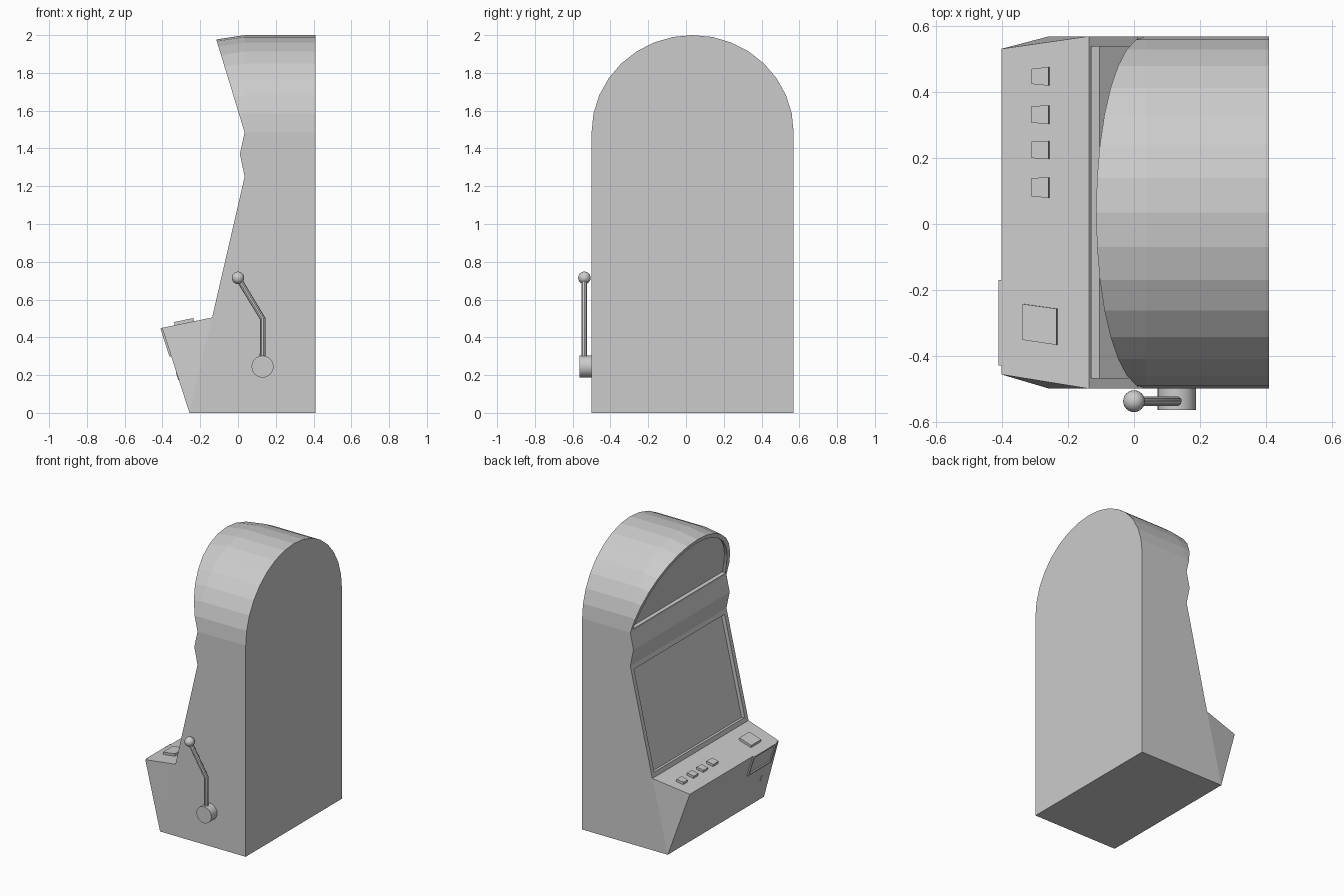
import bpy, bmesh
from math import sin, cos, pi
from mathutils import Vector

if "Cube" in bpy.data.objects:
    bpy.data.objects.remove(bpy.data.objects["Cube"])

Y0, Y1 = -0.50, 0.57          # cabinet sides
YC, HALF = 0.035, 0.535


def finish(name, bm):
    me = bpy.data.meshes.new(name)
    bm.to_mesh(me)
    bm.free()
    ob = bpy.data.objects.new(name, me)
    bpy.context.collection.objects.link(ob)
    return ob


def recess(bm, face, margin, depth):
    """Inset a face, then sink it straight back."""
    bm.normal_update()
    bmesh.ops.inset_individual(bm, faces=[face], thickness=margin, depth=0)
    n = face.normal.copy()
    new = bmesh.ops.extrude_discrete_faces(bm, faces=[face])["faces"][0]
    bmesh.ops.translate(bm, verts=new.verts, vec=-n * depth)


def plate(name, corners, offset, margin=0, depth=0):
    """Raised panel: quad lifted along offset, optionally recessed."""
    bm = bmesh.new()
    off = Vector(offset)
    low = [bm.verts.new(Vector(c) - off * 0.2) for c in corners]
    top = [bm.verts.new(Vector(c) + off) for c in corners]
    cap = bm.faces.new(top)
    bm.faces.new(low[::-1])
    for i in range(4):
        j = (i + 1) % 4
        bm.faces.new((low[i], low[j], top[j], top[i]))
    bmesh.ops.recalc_face_normals(bm, faces=bm.faces)
    if margin:
        recess(bm, cap, margin, depth)
    return finish(name, bm)


# Cabinet with arched top, screen recess and sign recess
bm = bmesh.new()
cache = {}


def V(x, y, z):
    key = (round(x, 4), round(y, 4), round(z, 4))
    if key not in cache:
        cache[key] = bm.verts.new(key)
    return cache[key]


def F(*verts):
    return bm.faces.new(list(dict.fromkeys(verts)))


base, desk = (-0.257, 0.0), (-0.137, 0.505)
front = [desk, (0.035, 1.25), (0.01, 1.37), (0.035, 1.485)]
lip = {Y0: V(-0.402, -0.457, 0.45), Y1: V(-0.402, 0.532, 0.45)}
P = lambda p, y: V(p[0], y, p[1])

for y in (Y0, Y1):
    F(P(base, y), V(0.41, y, 0), V(0.41, y, 1.485), *[P(p, y) for p in front[::-1]])
    F(P(base, y), P(desk, y), lip[y])
strips = [F(P(a, Y0), P(a, Y1), P(b, Y1), P(b, Y0)) for a, b in zip(front, front[1:])]
F(P(base, Y0), P(base, Y1), lip[Y1], lip[Y0])
F(lip[Y0], lip[Y1], P(desk, Y1), P(desk, Y0))
F(P(base, Y0), P(base, Y1), V(0.41, Y1, 0), V(0.41, Y0, 0))

rings = [[], [], []]
for i in range(17):
    a = pi * i / 16
    y = YC + HALF * cos(a)
    hf, hb = 0.492 * sin(a), 0.515 * sin(a)
    rings[0].append(V(0.035 - hf * 0.305, y, 1.485 + hf))
    rings[1].append(V(0.035, y, 1.485 + hb))
    rings[2].append(V(0.41, y, 1.485 + hb))
for r, s in zip(rings, rings[1:]):
    for i in range(16):
        F(r[i], r[i + 1], s[i + 1], s[i])
sign = F(*rings[0])
F(*rings[2], V(0.41, Y0, 0), V(0.41, Y1, 0))
bmesh.ops.recalc_face_normals(bm, faces=bm.faces)
recess(bm, strips[0], 0.045, 0.026)
recess(bm, sign, 0.03, 0.022)
finish("cabinet", bm)

# Buttons on the sloping desk, slightly fanned
desk_z = lambda x: 0.45 + (x + 0.402) * 0.055 / 0.265


def button(name, x0, x1, ya0, ya1, yb0, yb1):
    pts = [(x, y, desk_z(x)) for x, y in ((x0, ya0), (x1, yb0), (x1, yb1), (x0, ya1))]
    plate(name, pts, (-0.003, 0, 0.017))


for i, ys in enumerate([(0.084, 0.14, 0.079, 0.141), (0.2, 0.25, 0.198, 0.252),
                        (0.307, 0.358, 0.304, 0.36), (0.425, 0.471, 0.42, 0.477)]):
    button(f"small_button_{i + 1}", -0.308, -0.257, *ys)
button("large_button", -0.335, -0.233, -0.352, -0.243, -0.367, -0.257)

# Coin panel and slot on the front
face_x = lambda z: -0.257 - z * 0.145 / 0.45


def front_plate(name, y0, y1, z0, z1, lift, margin=0, depth=0):
    pts = [(face_x(z), y, z) for y, z in ((y0, z0), (y1, z0), (y1, z1), (y0, z1))]
    plate(name, pts, (-lift, 0, -lift * 0.3), margin, depth)


front_plate("coin_panel", -0.43, -0.17, 0.30, 0.45, 0.009, 0.018, 0.008)
front_plate("coin_slot", -0.384, -0.374, 0.175, 0.215, 0.003)

# Pull lever: hub, bent rod, ball
bpy.ops.mesh.primitive_cylinder_add(vertices=32, radius=0.058, depth=0.07,
                                    location=(0.13, -0.53, 0.245), rotation=(pi / 2, 0, 0))
bpy.context.object.name = "lever_hub"
bpy.ops.object.shade_smooth_by_angle()

cu = bpy.data.curves.new("lever_rod", "CURVE")
cu.dimensions = "3D"
cu.bevel_depth = 0.015
cu.bevel_resolution = 3
cu.use_fill_caps = True
sp = cu.splines.new("POLY")
sp.points.add(2)
for p, co in zip(sp.points, [(0.13, 0.25), (0.13, 0.50), (0.0, 0.715)]):
    p.co = (co[0], -0.538, co[1], 1)
rod = bpy.data.objects.new("lever_rod", cu)
bpy.context.collection.objects.link(rod)
bpy.ops.object.select_all(action="DESELECT")
rod.select_set(True)
bpy.context.view_layer.objects.active = rod
bpy.ops.object.convert(target="MESH")
bpy.ops.object.shade_smooth_by_angle()

bpy.ops.mesh.primitive_uv_sphere_add(segments=24, ring_count=12, radius=0.033,
                                     location=(0, -0.538, 0.715))
bpy.context.object.name = "lever_ball"
bpy.ops.object.shade_smooth()
